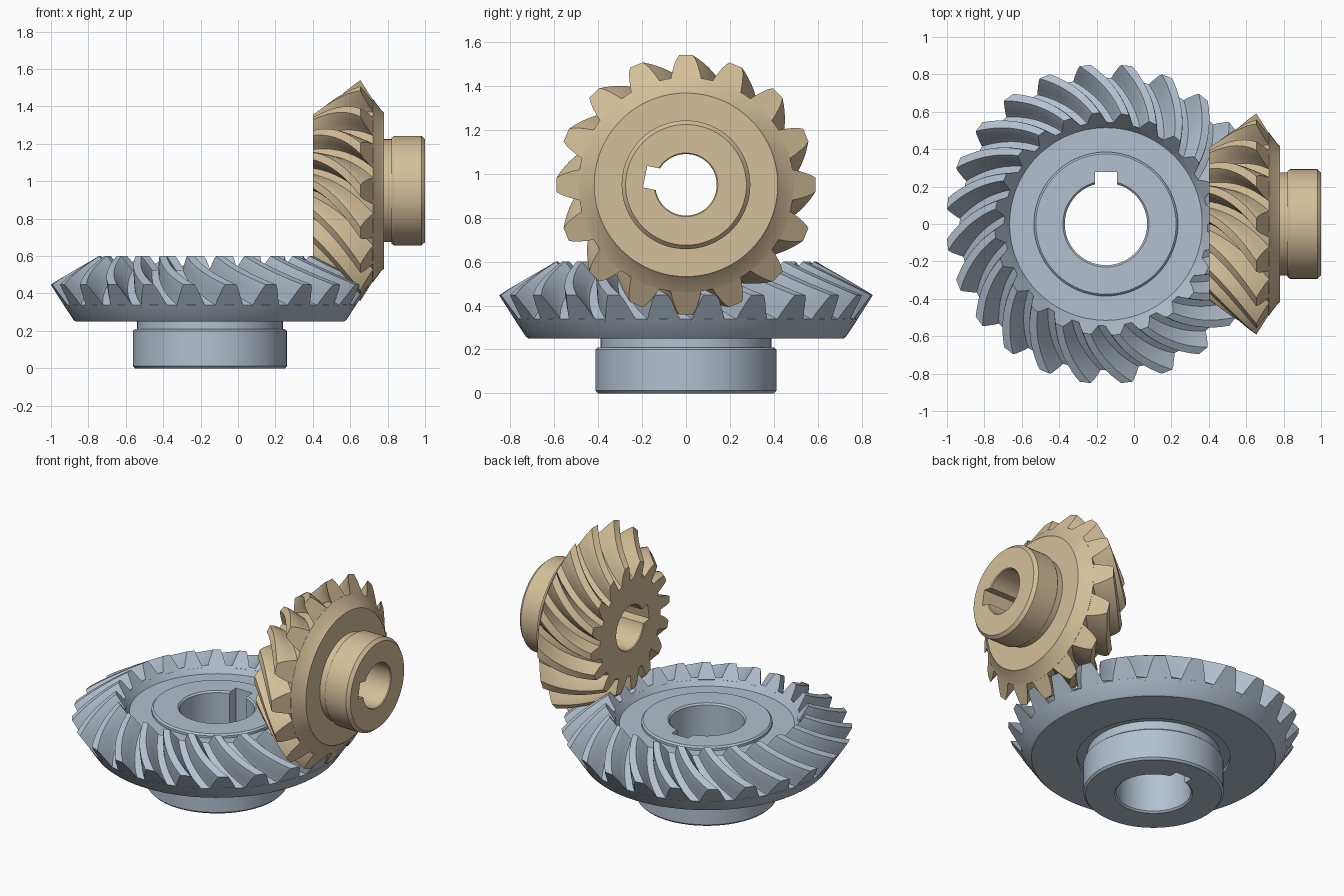
import bpy
import bmesh
from math import sin, cos, radians, pi, atan2
from mathutils import Vector, Matrix

if "Cube" in bpy.data.objects:
    bpy.data.objects.remove(bpy.data.objects["Cube"], do_unlink=True)

APEX = Vector((-0.15, 0, 0.95))      # shared apex of both pitch cones
RING_N, PINION_N = 24, 16
RING_ANGLE = atan2(RING_N, PINION_N)
PINION_ANGLE = pi / 2 - RING_ANGLE


def material(name, rgb):
    m = bpy.data.materials.new(name)
    m.use_nodes = True
    m.diffuse_color = (*rgb, 1)
    bsdf = m.node_tree.nodes["Principled BSDF"]
    bsdf.inputs["Base Color"].default_value = (*rgb, 1)
    bsdf.inputs["Roughness"].default_value = 0.6
    return m


steel = material("blue grey steel", (0.45, 0.53, 0.62))
brass = material("pale brass", (0.66, 0.52, 0.32))


# Placement: radius, angle and distance from the apex along the gear's axis
def on_ring(r, th, a):
    return APEX + Vector((r * cos(th), r * sin(th), -a))


def on_pinion(r, th, a):
    return APEX + Vector((a, r * cos(th), r * sin(th)))


def cone_point(length, t, outer, angle):
    """Radius and axial distance at height t above the pitch cone."""
    k = t / outer
    return length * (sin(angle) + k * cos(angle)), length * (cos(angle) - k * sin(angle))


def finish(bm, name, mat):
    bmesh.ops.recalc_face_normals(bm, faces=bm.faces)
    mesh = bpy.data.meshes.new(name)
    bm.to_mesh(mesh)
    bm.free()
    mesh.materials.append(mat)
    ob = bpy.data.objects.new(name, mesh)
    bpy.context.collection.objects.link(ob)
    return ob


def select(ob):
    bpy.ops.object.select_all(action='DESELECT')
    ob.select_set(True)
    bpy.context.view_layer.objects.active = ob


def smooth(ob):
    select(ob)
    bpy.ops.object.shade_smooth_by_angle(angle=radians(25))


def skin(bm, loops, closed):
    """Join equal closed loops of points with quads."""
    rows = [[bm.verts.new(p) for p in loop] for loop in loops]
    pairs = list(zip(rows, rows[1:] + rows[:1])) if closed else list(zip(rows, rows[1:]))
    for a, b in pairs:
        for i in range(len(a)):
            j = (i + 1) % len(a)
            bm.faces.new((a[i], a[j], b[j], b[i]))
    if not closed:
        bm.faces.new(rows[0])
        bm.faces.new(rows[-1])


def lathe(name, profile, place, mat, segments=96):
    bm = bmesh.new()
    skin(bm, [[place(r, 2 * pi * s / segments, a) for r, a in profile]
              for s in range(segments)], True)
    return finish(bm, name, mat)


def cut_keyway(body, centre, size, turn):
    bm = bmesh.new()
    bmesh.ops.create_cube(bm, size=1, matrix=Matrix.Translation(centre) @ turn
                          @ Matrix.Diagonal((*size, 1)))
    cutter = finish(bm, "keyway_cutter", body.data.materials[0])
    cutter.hide_render = True
    mod = body.modifiers.new("keyway", 'BOOLEAN')
    mod.operation = 'DIFFERENCE'
    mod.solver = 'EXACT'
    mod.object = cutter
    select(body)
    bpy.ops.object.modifier_apply(modifier=mod.name)
    bpy.data.objects.remove(cutter, do_unlink=True)


def teeth(name, count, phase, angle, outer, inner, add, ded, place, mat, steps=12):
    """Curved spiral teeth sunk slightly into the root cone."""
    half = [(0.42, -ded - 0.02), (0.36, -ded), (0.31, -ded * 0.55),
            (0.24, 0.0), (0.19, add * 0.55), (0.135, add)]
    section = [(-f, t) for f, t in half] + [(f, t) for f, t in reversed(half)]
    pitch = 2 * pi / count
    bm = bmesh.new()
    for n in range(count):
        loops = []
        for s in range(steps + 1):
            loop = []
            for f, t in section:
                start = inner(t)
                length = start + (outer - start) * s / steps
                twist = -0.5 / sin(angle) * (outer ** 2 - length ** 2)
                r, a = cone_point(length, t, outer, angle)
                loop.append(place(r, phase + pitch * (n + f) + twist, a))
            loops.append(loop)
        skin(bm, loops, False)
    return finish(bm, name, mat)


# Ring gear: upright axis, sloped inner end
R_OUT, R_IN, R_ADD, R_DED = 0.99, 0.689, 0.056, 0.075
root_out = cone_point(R_OUT, -R_DED, R_OUT, RING_ANGLE)
root_in = cone_point(R_IN, -R_DED, R_OUT, RING_ANGLE)
below = [(0.22, 0.01), (0.23, 0), (0.40, 0), (0.412, 0.012), (0.412, 0.2), (0.40, 0.21),
         (0.39, 0.21), (0.39, 0.27), (0.45, 0.27), (0.45, 0.25), (0.718, 0.25), (0.73, 0.26)]
above = [(0.515, 0.48), (0.385, 0.48), (0.385, 0.495), (0.375, 0.505),
         (0.23, 0.505), (0.22, 0.495)]


def from_floor(points):
    return [(r, APEX.z - z) for r, z in points]


ring_body = lathe("ring_gear_body", from_floor(below) + [root_out, root_in] + from_floor(above),
                  on_ring, steel)
cut_keyway(ring_body, Vector((APEX.x, 0.178, 0.3)), (0.118, 0.2, 1), Matrix.Identity(4))
ring_teeth = teeth("ring_gear_teeth", RING_N, pi / RING_N, RING_ANGLE, R_OUT,
                   lambda t: R_IN, R_ADD, R_DED, on_ring, steel)

# Pinion: lying axis, flat inner end
P_OUT, P_FACE, P_ADD, P_DED = 0.997, 0.55, 0.046, 0.076


def pinion_inner(t):
    return P_FACE / (cos(PINION_ANGLE) - sin(PINION_ANGLE) * t / P_OUT)


p_root_in = cone_point(pinion_inner(-P_DED), -P_DED, P_OUT, PINION_ANGLE)
p_root_out = cone_point(P_OUT, -P_DED, P_OUT, PINION_ANGLE)
hub = [(0.427, 0.768), (0.418, 0.78), (0.275, 0.78), (0.275, 0.82), (0.283, 0.82),
       (0.293, 0.835), (0.293, 0.98), (0.275, 1), (0.145, 1), (0.14, 0.995)]
profile = [(0.14, P_FACE + 0.005), (0.145, P_FACE), p_root_in, p_root_out]
profile += [(r, x - APEX.x) for r, x in hub]
pinion_body = lathe("pinion_body", profile, on_pinion, brass)
key_angle = pi - pi / PINION_N
cut_keyway(pinion_body, on_pinion(0.12, key_angle, 0.85), (1, 0.14, 0.1),
           Matrix.Rotation(key_angle, 4, 'X'))
pinion_teeth = teeth("pinion_teeth", PINION_N, pi / 2, PINION_ANGLE, P_OUT,
                     pinion_inner, P_ADD, P_DED, on_pinion, brass)

for part in (ring_body, ring_teeth, pinion_body, pinion_teeth):
    smooth(part)
